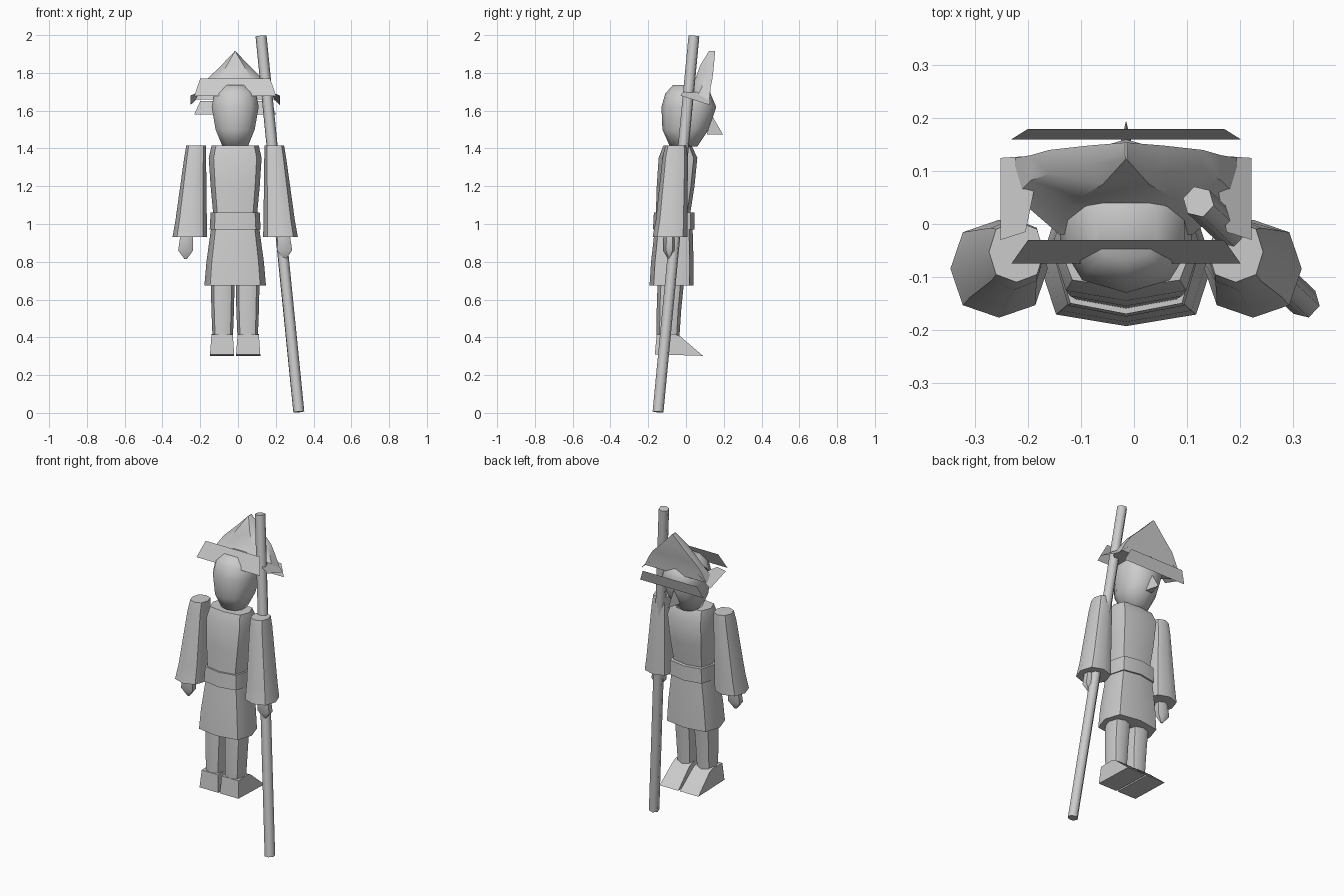
import bpy, bmesh, math
from mathutils import Vector

cube = bpy.data.objects.get("Cube")
if cube:
    bpy.data.objects.remove(cube, do_unlink=True)

CX = -0.015  # centre line of the figure

grey = bpy.data.materials.new("plain_grey")
grey.use_nodes = True
grey.diffuse_color = (0.6, 0.6, 0.6, 1)
grey.node_tree.nodes["Principled BSDF"].inputs["Base Color"].default_value = (0.6, 0.6, 0.6, 1)


def finish(name, bm, angle=50):
    bmesh.ops.recalc_face_normals(bm, faces=bm.faces)
    mesh = bpy.data.meshes.new(name)
    bm.to_mesh(mesh)
    bm.free()
    mesh.materials.append(grey)
    obj = bpy.data.objects.new(name, mesh)
    bpy.context.collection.objects.link(obj)
    bpy.ops.object.select_all(action='DESELECT')
    obj.select_set(True)
    bpy.context.view_layer.objects.active = obj
    bpy.ops.object.shade_smooth_by_angle(angle=math.radians(angle))
    return obj


def skin(name, rings, angle=50):
    """Join rings of points into a closed skin."""
    bm = bmesh.new()
    loops = [[bm.verts.new(p) for p in ring] for ring in rings]
    n = len(loops[0])
    for a, b in zip(loops, loops[1:]):
        for i in range(n):
            j = (i + 1) % n
            bm.faces.new((a[i], a[j], b[j], b[i]))
    bm.faces.new(loops[0])
    bm.faces.new(loops[-1])
    return finish(name, bm, angle)


def section(z, x, half, y0, y1, sides=8, square=0.6):
    """Rounded section at height z, with a vertex at front and back."""
    ring = []
    for i in range(sides):
        a = 2 * math.pi * i / sides - math.pi / 2
        c, s = math.cos(a), math.sin(a)
        px = math.copysign(abs(c) ** square, c) if abs(c) > 1e-6 else 0
        py = math.copysign(abs(s) ** square, s) if abs(s) > 1e-6 else 0
        ring.append((CX + x + half * px, (y0 + y1) / 2 + (y1 - y0) / 2 * py, z))
    return ring


def loft(name, rows, sides=8, square=0.6, angle=50):
    return skin(name, [section(*r, sides, square) for r in rows], angle)


def panel(name, points):
    bm = bmesh.new()
    bm.faces.new([bm.verts.new((CX + x, y, z)) for x, y, z in points])
    return finish(name, bm)


# Body
loft("torso", [(1.04, 0, .115, -.16, .02), (1.2, 0, .13, -.155, .045),
               (1.35, 0, .14, -.145, .06), (1.415, 0, .125, -.12, .03)])
loft("belt", [(.97, 0, .135, -.175, .045), (1.06, 0, .13, -.17, .045)])
loft("skirt", [(.675, 0, .163, -.193, .04), (.8, 0, .152, -.185, .04),
               (.975, 0, .128, -.165, .035)])

# Head and nose
loft("head", [(1.41, 0, .07, -.085, .06), (1.5, 0, .108, -.125, .12),
              (1.62, 0, .13, -.13, .16), (1.69, 0, .115, -.11, .13),
              (1.735, 0, .06, -.07, .06)], sides=10, square=.85, angle=70)
bm = bmesh.new()
base = [bm.verts.new((CX + x, y, z)) for x, y, z in
        ((-.022, .11, 1.475), (.022, .11, 1.475), (0, .14, 1.57))]
tip = bm.verts.new((CX, .195, 1.475))
for i in range(3):
    bm.faces.new((base[i], base[(i + 1) % 3], tip))
bm.faces.new(base)
finish("nose", bm, 20)

# Limbs, mirrored about the centre line
for side, word in ((1, "left"), (-1, "right")):
    loft(word + "_sleeve", [(.93, side * .24, .092, -.177, .008),
                            (1.02, side * .233, .083, -.16, .008),
                            (1.35, side * .212, .058, -.125, .01),
                            (1.415, side * .207, .052, -.11, .005)], square=.85)
    loft(word + "_hand", [(.815, side * .262, .008, -.095, -.085),
                          (.86, side * .262, .046, -.122, -.055),
                          (.94, side * .257, .038, -.12, -.055)], sides=6, square=1)
    loft(word + "_leg", [(.40, side * .066, .054, -.155, -.035),
                         (.55, side * .066, .06, -.155, -.025),
                         (.70, side * .066, .063, -.15, -.01)], square=.85)
    # Wedge boot: flat toe at floor level
    boot = []
    for x in (-.064, .064):
        k = .88
        boot.append([(CX + side * .069 + x * w, y, z) for w, y, z in
                     ((1, -.165, .31), (1, .09, .302), (k, -.03, .405),
                      (k, -.06, .418), (k, -.155, .415))])
    skin(word + "_boot", boot, 30)

# Tent-shaped hat crown, leaning toward the face
crown = []
for z, half, back, front in ((1.66, .21, -.02, .125), (1.72, .18, .035, .13),
                             (1.77, .145, .05, .14), (1.84, .073, .075, .148),
                             (1.915, .002, .122, .154)):
    crown.append([(CX + u * half, y, z) for u, y in
                  ((-1, front), (-1, (back + front) / 2), (-.6, back),
                   (.6, back), (1, (back + front) / 2), (1, front))])
skin("hat_crown", crown, 40)

# Hat flaps around the crown
for side, word in ((1, "left"), (-1, "right")):
    panel(word + "_hat_flap", [(side * .237, -.03, 1.68), (side * .237, .125, 1.63),
                               (side * .16, .13, 1.70), (side * .19, -.015, 1.70)])
panel("back_hat_flap", [(-.185, -.03, 1.77), (.185, -.03, 1.77),
                        (.217, -.075, 1.678), (-.217, -.075, 1.678)])
panel("front_hat_flap", [(-.185, .18, 1.65), (.185, .18, 1.65),
                         (.217, .16, 1.58), (-.217, .16, 1.58)])

# Staff, held across the left hand
low, high = Vector((.322, -.148, .005)), Vector((.122, .042, 1.995))
axis = high - low
turn = axis.to_track_quat('Z', 'Y')
skin("staff", [[p + turn @ Vector((.03 * math.cos(a), .03 * math.sin(a), 0))
                for a in (2 * math.pi * i / 6 for i in range(6))]
               for p in (low, high)], 65)
